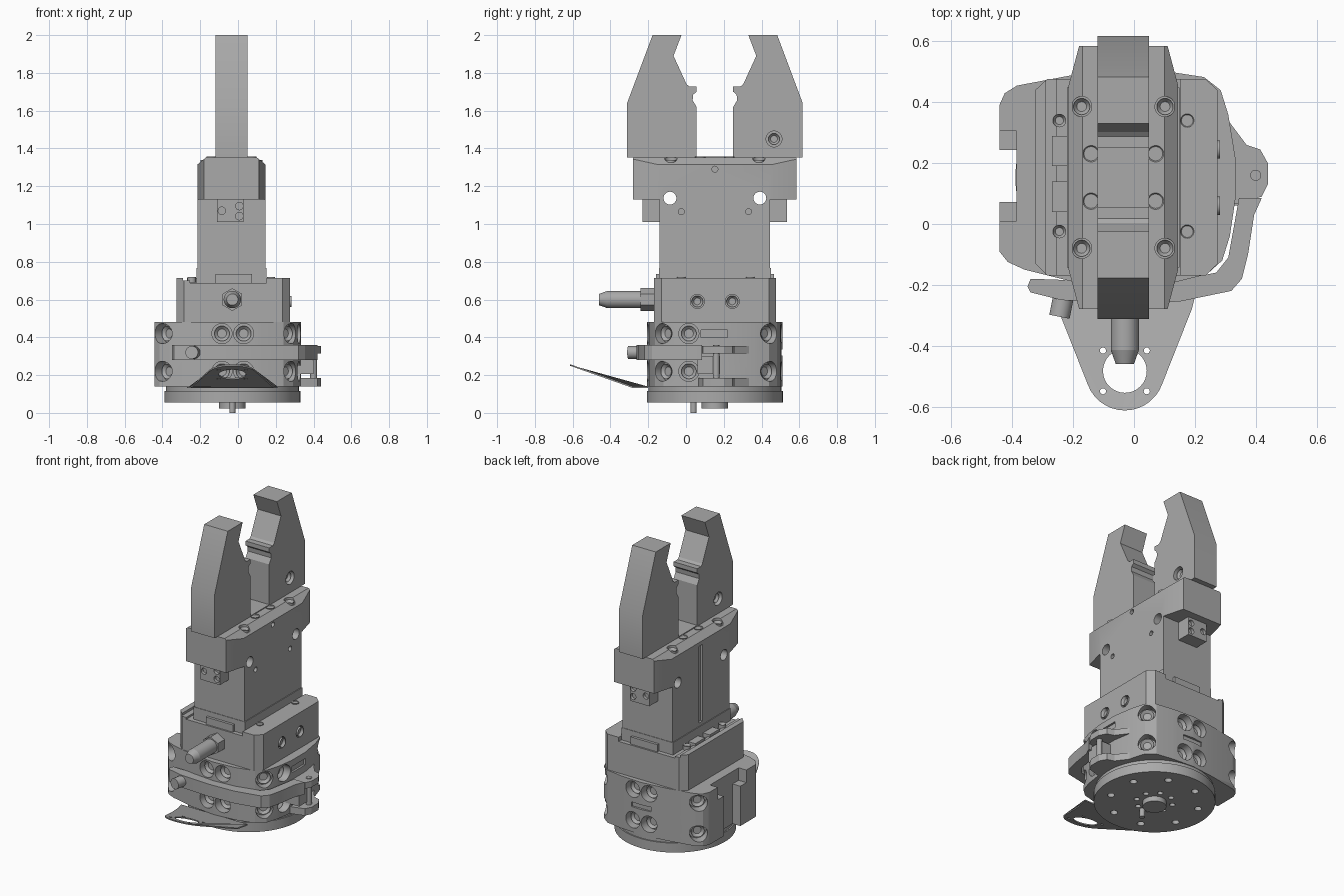
import bpy, bmesh, math
from mathutils import Vector, Matrix

if "Cube" in bpy.data.objects:
    bpy.data.objects.remove(bpy.data.objects["Cube"])

CX, CY = -0.03, 0.153          # axis of the gripper
grey = bpy.data.materials.new("satin_grey")
grey.use_nodes = True
grey.diffuse_color = (0.4, 0.4, 0.4, 1)
grey.node_tree.nodes["Principled BSDF"].inputs["Base Color"].default_value = grey.diffuse_color
parts = []


def finish(name, bm):
    bmesh.ops.recalc_face_normals(bm, faces=bm.faces)
    mesh = bpy.data.meshes.new(name)
    bm.to_mesh(mesh)
    bm.free()
    mesh.materials.append(grey)
    ob = bpy.data.objects.new(name, mesh)
    bpy.context.collection.objects.link(ob)
    parts.append(ob)
    return ob


def add_box(bm, x, y, z):
    m = Matrix.Translation([sum(v) / 2 for v in (x, y, z)])
    s = Matrix.Diagonal([v[1] - v[0] for v in (x, y, z)] + [1])
    bmesh.ops.create_cube(bm, size=1, matrix=m @ s)


def add_rod(bm, a, b, r, r2=None, sides=32):
    a, b = Vector(a), Vector(b)
    d = b - a
    m = Matrix.Translation((a + b) / 2) @ d.to_track_quat('Z', 'Y').to_matrix().to_4x4()
    bmesh.ops.create_cone(bm, cap_ends=True, segments=sides, radius1=r,
                          radius2=r if r2 is None else r2, depth=d.length, matrix=m)


def add_prism(bm, pts, lo, hi, axis='z'):
    place = {'x': lambda p, t: (t, p[0], p[1]), 'y': lambda p, t: (p[0], t, p[1]),
             'z': lambda p, t: (p[0], p[1], t)}[axis]
    f = bm.faces.new([bm.verts.new(place(p, lo)) for p in pts])
    ext = bmesh.ops.extrude_face_region(bm, geom=[f])
    move = Vector(place((0, 0), hi - lo))
    bmesh.ops.translate(bm, vec=move, verts=[v for v in ext['geom'] if isinstance(v, bmesh.types.BMVert)])


def make(name, adder, *args, **kw):
    bm = bmesh.new()
    adder(bm, *args, **kw)
    return finish(name, bm)


def cut(ob, bm):
    tool = finish("cutter", bm)
    parts.remove(tool)
    tool.hide_render = True
    mod = ob.modifiers.new("cut", 'BOOLEAN')
    mod.operation, mod.solver, mod.object, mod.use_self = 'DIFFERENCE', 'EXACT', tool, True
    dg = bpy.context.evaluated_depsgraph_get()
    mesh = bpy.data.meshes.new_from_object(ob.evaluated_get(dg))
    ob.modifiers.clear()
    ob.data = mesh
    bpy.data.objects.remove(tool)


def flip(y):
    return 2 * CY - y


def socket_screw(bm, p, n, r):
    """Low screw head with a recessed centre, facing along n."""
    p, n = Vector(p), Vector(n).normalized()
    add_rod(bm, p - n * 0.03, p, r)
    top = [f for f in bm.faces if (f.calc_center_median() - p).length < 1e-4]
    bmesh.ops.inset_region(bm, faces=top, thickness=r * 0.4)
    bmesh.ops.translate(bm, vec=-n * 0.015, verts=list({v for f in top for v in f.verts}))


# Mounting flange with bolt circles, spigot and locating pin
flange = make("flange_disc", add_rod, (CX, CY, 0.055), (CX, CY, 0.117), 0.36, sides=96)
holes = bmesh.new()
for count, ring, r in ((8, 0.27, 0.022), (8, 0.11, 0.017)):
    for i in range(count):
        a = math.tau * (i + 0.5) / count
        x, y = CX + ring * math.cos(a), CY + ring * math.sin(a)
        add_rod(holes, (x, y, 0.03), (x, y, 0.085), r, sides=20)
cut(flange, holes)
make("flange_neck", add_rod, (CX, CY, 0.115), (CX, CY, 0.145), 0.352, sides=96)
make("flange_spigot", add_rod, (CX, CY, 0.022), (CX, CY, 0.06), 0.07)
make("locating_pin", add_rod, (CX, 0.04, 0.0), (CX, 0.04, 0.06), 0.016)

# Coupling body with screw pockets at the sides and corners
outline = [(-0.443, -0.09), (-0.415, -0.125), (-0.36, -0.15), (-0.2, -0.19), (-0.03, -0.207),
           (0.12, -0.195), (0.24, -0.165), (0.29, -0.12), (0.315, -0.04), (0.333, 0.08), (0.333, 0.22),
           (0.31, 0.36), (0.285, 0.44), (0.23, 0.483), (0.12, 0.5), (-0.03, 0.51), (-0.2, 0.49),
           (-0.385, 0.455), (-0.425, 0.43), (-0.443, 0.39)]
body = make("coupling_body", add_prism, outline, 0.14, 0.482)
pockets = bmesh.new()
screws = bmesh.new()
spots = [((x, y), (0, s)) for x in (-0.085, 0.03) for y, s in ((-0.2, -1), (0.505, 1))]
spots += [((-0.4, -0.13), (-1, -1)), ((-0.4, 0.44), (-1, 1)), ((0.28, 0.45), (1, 1)),
          ((0.285, -0.13), (1, -1)), ((0.325, 0.015), (1, 0))]
for (x, y), d in spots:
    n = Vector((*d, 0)).normalized()
    for z in (0.42, 0.22):
        p = Vector((x, y, z))
        add_rod(pockets, p - n * 0.055, p + n * 0.08, 0.053)
        socket_screw(screws, p - n * 0.035, n, 0.04)
add_box(pockets, (-0.5, -0.387), (0.072, 0.243), (0.1, 0.6))
for y in (0.01, 0.243):
    add_box(pockets, (-0.5, -0.387), (y, y + 0.062), (0.4, 0.6))
add_box(pockets, (0.32, 0.4), (0.08, 0.22), (0.4, 0.44))
add_box(pockets, (-0.1, 0.04), (0.495, 0.6), (0.305, 0.335))
cut(body, pockets)
finish("coupling_screws", screws)

# Locking arm, knob and latch lever
arm = [(-0.35, -0.205), (-0.34, -0.225), (-0.24, -0.25), (-0.03, -0.262), (0.15, -0.255), (0.32, -0.22),
       (0.355, -0.18), (0.375, -0.1), (0.395, 0.03), (0.42, 0.085), (0.345, 0.085), (0.33, 0.0),
       (0.31, -0.11), (0.27, -0.16), (0.12, -0.19), (-0.03, -0.2), (-0.2, -0.185), (-0.34, -0.18)]
make("locking_arm", add_prism, arm, 0.28, 0.36)
make("arm_knob", add_rod, (-0.23, -0.23, 0.32), (-0.245, -0.305, 0.32), 0.034)
lug = [(0.31, 0.06), (0.37, 0.075), (0.42, 0.09), (0.44, 0.13), (0.44, 0.2), (0.415, 0.245),
       (0.37, 0.26), (0.34, 0.3), (0.31, 0.34)]
for label, lo, hi in (("upper", 0.315, 0.355), ("lower", 0.14, 0.185)):
    make(label + "_latch_lug", add_prism, lug, lo, hi)
make("latch_block", add_box, (0.3, 0.4), (0.06, 0.18), (0.205, 0.3))
make("latch_pin", add_rod, (0.4, 0.16, 0.145), (0.4, 0.16, 0.36), 0.018)

# Bent sheet bracket with cable hole, cut flat and then folded upward
lobe = [(CX + 0.13 * math.cos(a), -0.483 + 0.13 * math.sin(a))
        for a in (math.radians(d) for d in range(200, 341, 10))]
bracket = make("cable_bracket", add_prism, [(-0.27, -0.2), (-0.25, -0.28)] + lobe
               + [(0.19, -0.28), (0.21, -0.2)], 0.131, 0.139)
holes = bmesh.new()
add_rod(holes, (CX, -0.483, 0), (CX, -0.483, 0.3), 0.072)
for sx in (-1, 1):
    for sy in (-1, 1):
        p = (CX + sx * 0.072, -0.483 + sy * 0.067)
        add_rod(holes, (*p, 0), (*p, 0.3), 0.01, sides=16)
cut(bracket, holes)
for v in bracket.data.vertices:
    v.co.z += max(0, -0.28 - v.co.y) * 0.355

# Adapter block with a channel that seats the gripper
block = [(-0.325, -0.13), (-0.285, -0.17), (0.235, -0.17), (0.275, -0.13),
         (0.275, 0.44), (0.235, 0.477), (-0.285, 0.477), (-0.325, 0.44)]
adapter = make("adapter_block", add_prism, block, 0.48, 0.715)
chan = bmesh.new()
add_box(chan, (-0.255, 0.152), (-0.4, 0.7), (0.688, 0.8))
add_box(chan, (-0.29, -0.25), (-0.4, 0.7), (0.7, 0.8))
for y in (0.06, 0.245):
    add_rod(chan, (0.255, y, 0.59), (0.4, y, 0.59), 0.037)
cut(adapter, chan)
bm = bmesh.new()
for y in (0.06, 0.245):
    socket_screw(bm, (0.282, y, 0.59), (1, 0, 0), 0.03)
for x in (-0.245, 0.175):
    for y in (-0.025, 0.34):
        socket_screw(bm, (x, y, 0.72), (0, 0, 1), 0.022)
finish("adapter_screws", bm)
bm = bmesh.new()
for y in (0.04, 0.19):
    add_box(bm, (-0.27, -0.2), (y, y + 0.1), (0.68, 0.715))
for y in (-0.16, flip(-0.14)):
    add_box(bm, (-0.12, 0.075), (y, y + 0.02), (0.68, 0.735))
finish("seat_clips", bm)

# Cable connector
make("connector_nut", add_rod, (CX, -0.16, 0.6), (CX, -0.24, 0.6), 0.06, sides=6)
make("connector_plug", add_rod, (CX, -0.23, 0.6), (CX, -0.415, 0.6), 0.046)
make("connector_tip", add_rod, (CX, -0.415, 0.6), (CX, -0.46, 0.6), 0.046, 0.03)


# Gripper housing and guide head, drilled together
def drill():
    bm = bmesh.new()
    for y in (-0.085, flip(-0.085)):
        add_rod(bm, (-0.5, y, 1.137), (0.5, y, 1.137), 0.034)
    for y, z in ((-0.025, 1.065), (flip(-0.025), 1.065), (CY, 1.29)):
        add_rod(bm, (0.12, y, z), (0.3, y, z), 0.016, sides=16)
    add_box(bm, (-0.3, -0.2), (CY - 0.018, CY + 0.018), (0.79, 1.29))
    return bm


housing = make("gripper_housing", add_box, (-0.215, 0.145), (-0.14, flip(-0.14)), (0.68, 1.15))
cut(housing, drill())
make("housing_base_lip", add_box, (-0.22, 0.15), (-0.143, flip(-0.143)), (0.68, 0.768))
section = [(-0.215, 1.13), (0.145, 1.13), (0.145, 1.315), (0.1, 1.352), (-0.17, 1.352), (-0.215, 1.315)]
head = make("guide_head", add_prism, section, -0.28, flip(-0.28), 'y')
tool = drill()
for x, s in ((-0.215, 1), (0.145, -1)):
    for turn in (lambda y: y, flip):
        add_prism(tool, [(x, turn(-0.15)), (x + s * 0.04, turn(-0.3)), (x - s * 0.1, turn(-0.3))], 1, 1.5)
for x in (-0.172, 0.102):
    for y in (-0.08, flip(-0.08)):
        add_rod(tool, (x, y, 1.325), (x, y, 1.45), 0.033)
cut(head, tool)
make("head_cover", add_box, (-0.12, 0.05), (0.045, flip(0.045)), (1.34, 1.358))
bm = bmesh.new()
for x in (-0.141, 0.071):
    for y in (0.075, flip(0.075)):
        socket_screw(bm, (x, y, 1.357), (0, 0, 1), 0.027)
for x in (-0.172, 0.102):
    for y in (-0.08, flip(-0.08)):
        socket_screw(bm, (x, y, 1.34), (0, 0, 1), 0.027)
finish("head_screws", bm)

# Mirrored ends: sensor tabs and jaw fingers
profile = [(-0.312, 1.353), (-0.312, 1.64), (-0.177, 2), (-0.024, 2), (-0.066, 1.89), (0.003, 1.74),
           (0.018, 1.728), (0.056, 1.728), (0.056, 1.70), (0.038, 1.685), (0.035, 1.655),
           (0.056, 1.62), (0.056, 1.353)]
for label, turn, side in (("front", lambda y: y, -0.12), ("rear", flip, 0.05)):
    ends = sorted((turn(-0.23), turn(-0.13)))
    tab = make(label + "_sensor_tab", add_box, (-0.11, 0.03), ends, (1.01, 1.14))
    tool = bmesh.new()
    for x, z in ((-0.085, 1.07), (0.007, 1.095), (0.007, 1.042)):
        add_rod(tool, (x, turn(-0.21), z), (x, turn(-0.3), z), 0.02, sides=20)
    cut(tab, tool)
    finger = make(label + "_finger", add_prism, [(turn(y), z) for y, z in profile], -0.12, 0.05, 'x')
    y = turn(-0.16)
    tool = bmesh.new()
    add_rod(tool, (side - 0.04, y, 1.45), (side + 0.04, y, 1.45), 0.042)
    cut(finger, tool)
    bm = bmesh.new()
    s = 1 if side > 0 else -1
    socket_screw(bm, (side - s * 0.015, y, 1.45), (s, 0, 0), 0.03)
    finish(label + "_finger_screw", bm)

# Crisp edges with smooth round walls
bpy.ops.object.select_all(action='DESELECT')
for ob in parts:
    ob.select_set(True)
bpy.context.view_layer.objects.active = parts[0]
bpy.ops.object.shade_smooth_by_angle(angle=math.radians(25))
